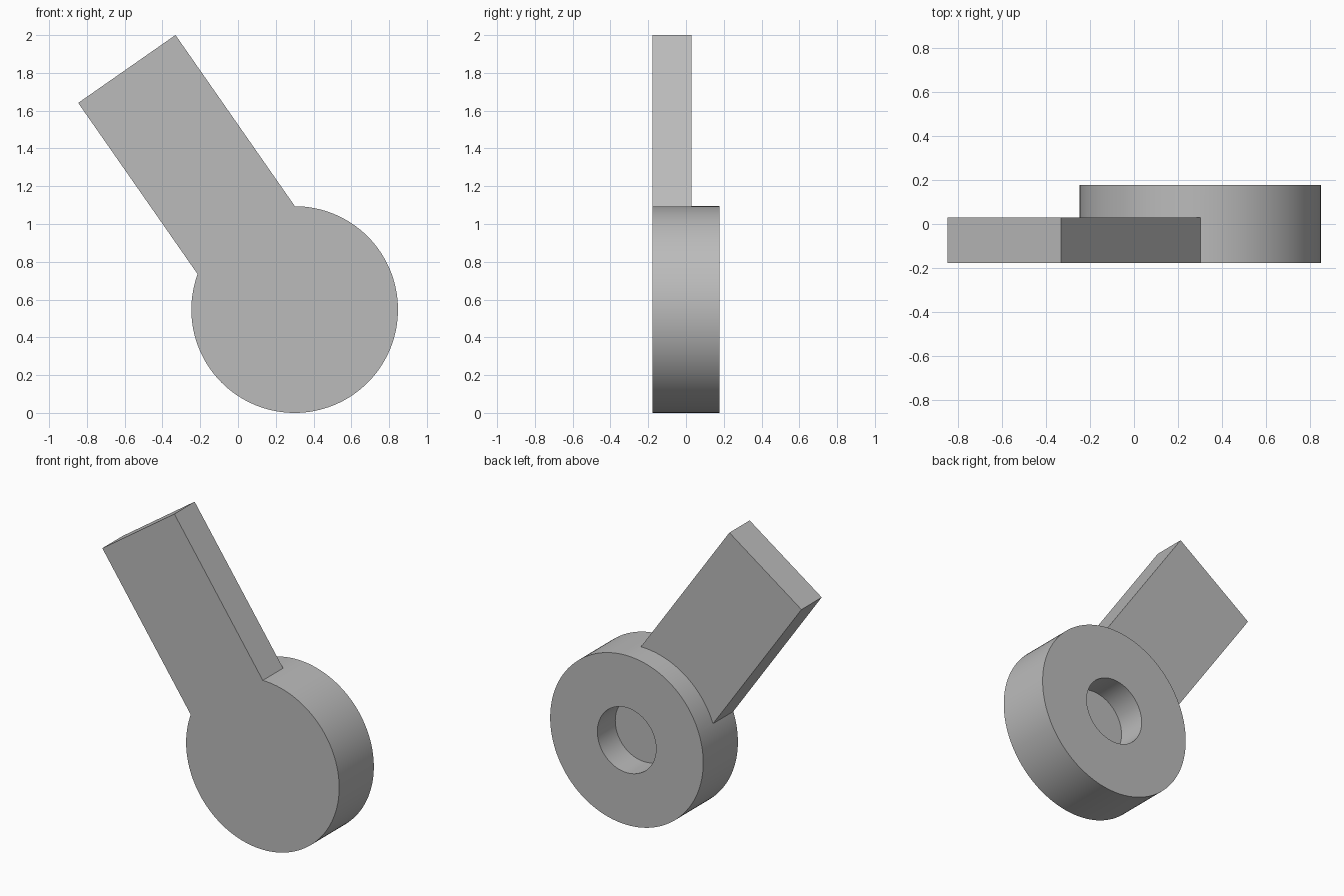
import bpy
import math
from mathutils import Matrix, Vector

cube = bpy.data.objects.get("Cube")
if cube:
    bpy.data.objects.remove(cube, do_unlink=True)

# Main dimensions
HUB_R = 0.547
CENTRE = Vector((0.30, 0, HUB_R))
FRONT, BACK = -0.177, 0.177
ARM_BACK = 0.03
BORE_R, BORE_FLOOR = 0.21, -0.006
ARM_HALF_WIDTH, ARM_START, ARM_END = 0.314, 0.35, 1.553
TILT = math.radians(-34.9)

grey = bpy.data.materials.new("plain grey")
grey.use_nodes = True
colour = (0.5, 0.5, 0.5, 1)
grey.diffuse_color = colour
grey.node_tree.nodes["Principled BSDF"].inputs["Base Color"].default_value = colour


def disc(name, radius, y0, y1, sides):
    """Cylinder along y, on the hub axis."""
    bpy.ops.mesh.primitive_cylinder_add(
        vertices=sides, radius=radius, depth=y1 - y0,
        location=(CENTRE.x, (y0 + y1) / 2, CENTRE.z),
        rotation=(math.pi / 2, 0, 0))
    obj = bpy.context.object
    obj.name = name
    obj.data.materials.append(grey)
    return obj


def combine(target, tool, operation):
    """Apply a boolean and discard the tool object."""
    tool.hide_render = True
    mod = target.modifiers.new(operation.lower(), "BOOLEAN")
    mod.operation, mod.solver, mod.object = operation, "EXACT", tool
    bpy.ops.object.select_all(action="DESELECT")
    target.select_set(True)
    bpy.context.view_layer.objects.active = target
    bpy.ops.object.modifier_apply(modifier=mod.name)
    bpy.data.objects.remove(tool, do_unlink=True)


# Round hub with a blind bore in its back
lever = disc("hub_with_arm", HUB_R, FRONT, BACK, 128)
combine(lever, disc("bore_cutter", BORE_R, BORE_FLOOR, BACK + 0.1, 64), "DIFFERENCE")

# Flat arm, flush with the hub front and leaning to the right
bpy.ops.mesh.primitive_cube_add(size=1)
arm = bpy.context.object
arm.name = "arm"
arm.data.materials.append(grey)
size = Vector((2 * ARM_HALF_WIDTH, ARM_BACK - FRONT, ARM_END - ARM_START))
offset = Vector((0, (FRONT + ARM_BACK) / 2, (ARM_START + ARM_END) / 2))
arm.data.transform(Matrix.Translation(CENTRE) @ Matrix.Rotation(TILT, 4, "Y")
                   @ Matrix.Translation(offset) @ Matrix.Diagonal(size).to_4x4())
combine(lever, arm, "UNION")

# Smooth rims, crisp edges
bpy.ops.object.shade_smooth_by_angle(angle=math.radians(30))
